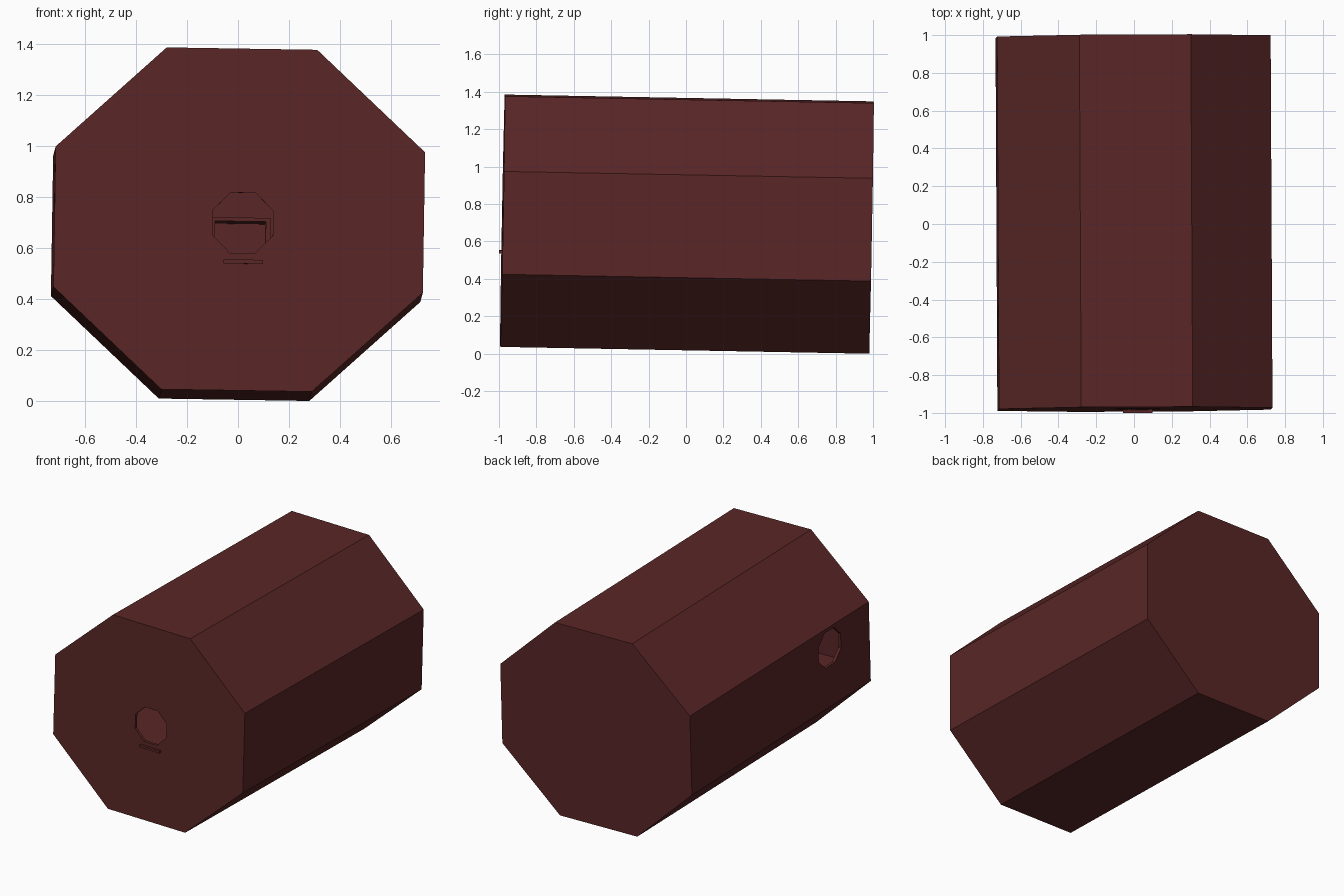
import bpy, bmesh, math
from mathutils import Matrix, Vector

if "Cube" in bpy.data.objects:
    bpy.data.objects.remove(bpy.data.objects["Cube"])

mat = bpy.data.materials.new("dark_red_brown")
mat.diffuse_color = (0.102, 0.0195, 0.0195, 1)
mat.use_nodes = True
mat.node_tree.nodes["Principled BSDF"].inputs["Base Color"].default_value = mat.diffuse_color

# The whole model leans a little: roll, pitch and yaw about its centre
TILT = (Matrix.Translation((0, 0.005, 0.697)) @ Matrix.Rotation(0.005, 4, 'Z')
        @ Matrix.Rotation(-0.0185, 4, 'X') @ Matrix.Rotation(0.016, 4, 'Y'))
HALF = 0.986


def prism(name, profile, axis, a, b):
    """Extrude a 2D profile along the x or y axis from a to b."""
    bm = bmesh.new()
    place = (lambda u, v, d: (u, d, v)) if axis == 'y' else (lambda u, v, d: (d, u, v))
    face = bm.faces.new([bm.verts.new(place(u, v, a)) for u, v in profile])
    ext = bmesh.ops.extrude_face_region(bm, geom=[face])
    step = Vector(place(0, 0, b - a))
    bmesh.ops.translate(bm, vec=step, verts=[g for g in ext['geom'] if isinstance(g, bmesh.types.BMVert)])
    bmesh.ops.recalc_face_normals(bm, faces=bm.faces)
    mesh = bpy.data.meshes.new(name)
    bm.to_mesh(mesh)
    bm.free()
    mesh.materials.append(mat)
    ob = bpy.data.objects.new(name, mesh)
    bpy.context.collection.objects.link(ob)
    return ob


def body_profile(w, h, fw, fh):
    return [(-fw, -h), (fw, -h), (w, -fh), (w, fh), (fw, h), (-fw, h), (-w, fh), (-w, -fh)]


def ring(cx, cz, r):
    return [(cx + r * math.cos(math.pi / 8 + i * math.pi / 4),
             cz + r * math.sin(math.pi / 8 + i * math.pi / 4)) for i in range(8)]


def box(x0, x1, z0, z1):
    return [(x0, z0), (x1, z0), (x1, z1), (x0, z1)]


def cut(ob, cutter):
    mod = ob.modifiers.new("cut", 'BOOLEAN')
    mod.operation = 'DIFFERENCE'
    mod.solver = 'EXACT'
    mod.object = cutter
    bpy.context.view_layer.objects.active = ob
    bpy.ops.object.modifier_apply(modifier=mod.name)
    bpy.data.objects.remove(cutter)


# Hollow eight-sided body with a round hole in the front and one in the left side
body = prism("body", body_profile(0.724, 0.67, 0.295, 0.275), 'y', -HALF, HALF)
cut(body, prism("cavity", body_profile(0.704, 0.65, 0.287, 0.267), 'y', -HALF + 0.02, HALF - 0.02))
cut(body, prism("front_hole", ring(0.014, -0.013, 0.128), 'y', -1.1, -0.8))
cut(body, prism("side_hole", ring(-0.55, 0.13, 0.132), 'x', -0.9, -0.6))

# Perch ledge under the front hole
ledge = prism("ledge", box(-0.06, 0.095, -0.173, -0.157), 'y', -1.002, -HALF + 0.01)

# Inner floor and the open-fronted box standing on it
floor = prism("inner_floor", box(-0.69, 0.69, -0.19, -0.17), 'y', -0.966, 0.966)
nest = prism("inner_box", box(-0.11, 0.13, -0.17, 0.03), 'y', 0.2, 0.8)
cut(nest, prism("box_opening", box(-0.09, 0.11, -0.15, 0.015), 'y', 0.1, 0.75))

for ob in (body, ledge, floor, nest):
    ob.data.transform(TILT)

# Stand the model exactly on the ground
low = min(v.co.z for v in body.data.vertices)
for ob in (body, ledge, floor, nest):
    ob.data.transform(Matrix.Translation((0, 0, -low)))
